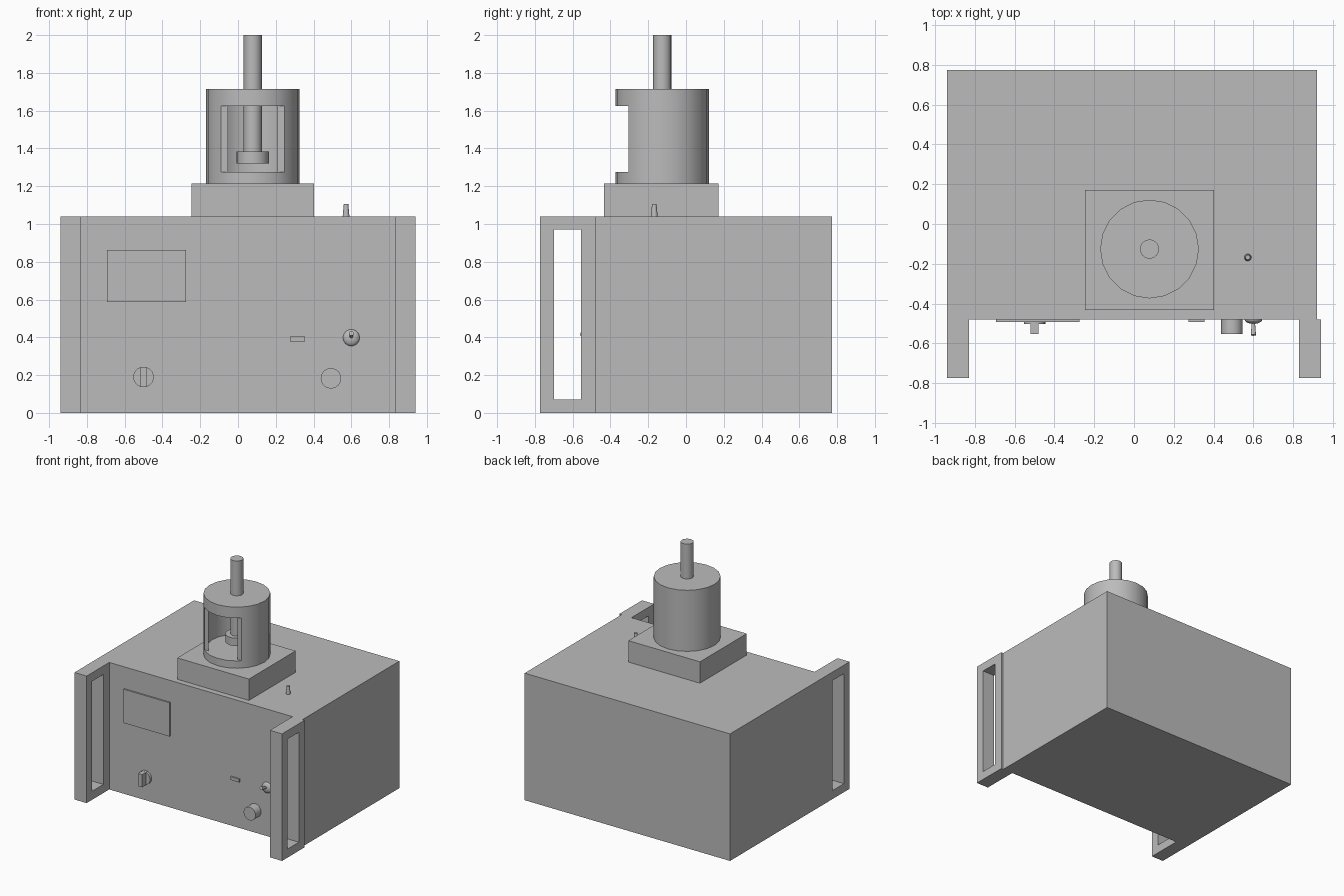
import bpy
from math import pi
from mathutils import Vector

cube = bpy.data.objects.get("Cube")
if cube:
    bpy.data.objects.remove(cube, do_unlink=True)

grey = bpy.data.materials.new("plain grey")
grey.use_nodes = True
colour = (0.5, 0.5, 0.5, 1)
grey.diffuse_color = colour
grey.node_tree.nodes["Principled BSDF"].inputs["Base Color"].default_value = colour


def finish(name, smooth=False):
    obj = bpy.context.object
    obj.name = name
    obj.data.materials.clear()
    obj.data.materials.append(grey)
    bpy.ops.object.transform_apply(location=False, rotation=False, scale=True)
    if smooth:
        bpy.ops.object.shade_smooth_by_angle(angle=pi / 6)
    return obj


def box(name, low, high):
    low, high = Vector(low), Vector(high)
    bpy.ops.mesh.primitive_cube_add(size=1, location=(low + high) / 2)
    bpy.context.object.scale = high - low
    return finish(name)


def rod(name, start, end, r1, r2=None, sides=24):
    start, end = Vector(start), Vector(end)
    axis = end - start
    bpy.ops.mesh.primitive_cone_add(
        vertices=sides, radius1=r1, radius2=r1 if r2 is None else r2,
        depth=axis.length, location=(start + end) / 2,
        rotation=axis.to_track_quat('Z', 'Y').to_euler())
    return finish(name, True)


def cut(target, cutter):
    cutter.hide_render = True
    bpy.context.view_layer.objects.active = target
    mod = target.modifiers.new("cut", 'BOOLEAN')
    mod.operation = 'DIFFERENCE'
    mod.solver = 'EXACT'
    mod.object = cutter
    # keep the cut ahead of the smoothing modifier
    bpy.ops.object.modifier_move_to_index(modifier="cut", index=0)
    bpy.ops.object.modifier_apply(modifier="cut")
    bpy.data.objects.remove(cutter, do_unlink=True)


FRONT = -0.48
TOP = 1.04

# Cabinet
box("cabinet", (-0.94, FRONT, 0), (0.92, 0.773, TOP))

# Slotted handles at both front edges
for name, x0, x1 in (("right_handle", -0.94, -0.83), ("left_handle", 0.83, 0.94)):
    handle = box(name, (x0, -0.773, 0), (x1, FRONT, TOP))
    cut(handle, box("slot_cutter", (x0 - 0.1, -0.70, 0.07), (x1 + 0.1, -0.555, 0.97)))

# Pedestal and hollow chamber with a front window
box("pedestal", (-0.247, -0.433, TOP), (0.402, 0.172, 1.215))
cx, cy = 0.078, -0.126
chamber = rod("chamber", (cx, cy, 1.215), (cx, cy, 1.715), 0.248, sides=20)
cut(chamber, rod("cavity_cutter", (cx, cy, 1.275), (cx, cy, 1.625), 0.222, sides=20))
cut(chamber, box("window_cutter", (cx - 0.4, -0.6, 1.275), (cx + 0.4, -0.305, 1.625)))

# Plunger through the chamber lid
rod("plunger_shaft", (cx, cy, 1.33), (cx, cy, 2.0), 0.048)
rod("plunger_foot", (cx, cy, 1.32), (cx, cy, 1.385), 0.085)

# Peg on the cabinet top
rod("top_peg", (0.572, -0.168, TOP), (0.572, -0.168, 1.105), 0.018, 0.012, 16)

# Front panel controls
box("screen", (-0.693, FRONT - 0.012, 0.586), (-0.275, FRONT, 0.862))
box("indicator", (0.275, FRONT - 0.012, 0.379), (0.355, FRONT, 0.405))
rod("dial_base", (-0.5, FRONT, 0.19), (-0.5, FRONT - 0.022, 0.19), 0.054)
box("dial_grip", (-0.519, FRONT - 0.072, 0.138), (-0.481, FRONT, 0.242))
rod("push_button", (0.492, FRONT, 0.183), (0.492, FRONT - 0.073, 0.183), 0.054)

# Toggle switch: shallow dome and a lever leaning upward
bpy.ops.mesh.primitive_uv_sphere_add(segments=24, ring_count=12, radius=0.044,
                                     location=(0.6, FRONT, 0.398))
bpy.context.object.scale = (1, 0.5, 1)
finish("toggle_dome", True)
rod("toggle_lever", (0.6, FRONT, 0.398), (0.6, FRONT - 0.078, 0.422), 0.007, 0.013, 16)
